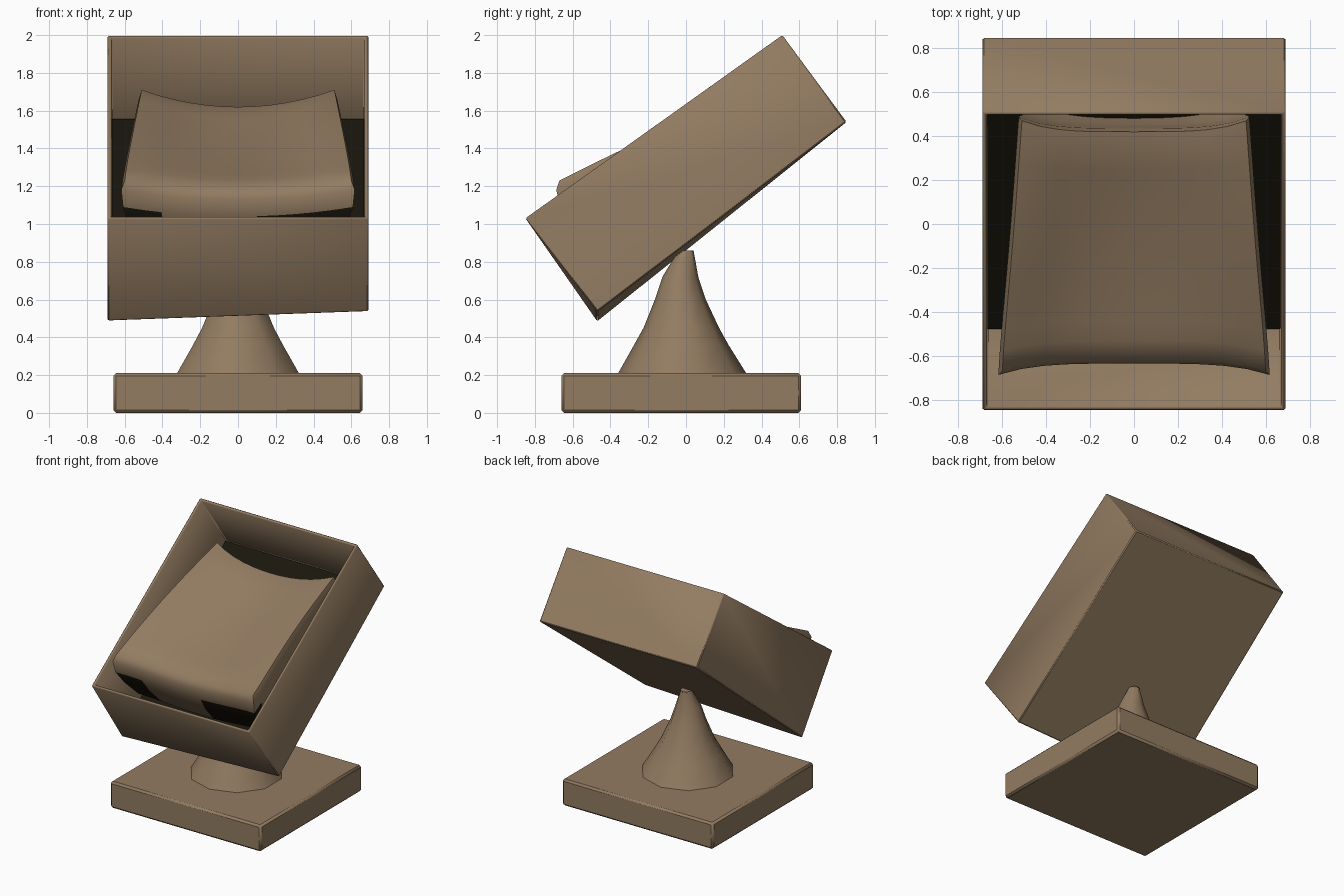
import bpy, bmesh, math
from mathutils import Vector

if "Cube" in bpy.data.objects:
    bpy.data.objects.remove(bpy.data.objects["Cube"])


def material(name, rgb):
    m = bpy.data.materials.new(name)
    m.diffuse_color = (*rgb, 1)
    m.use_nodes = True
    m.node_tree.nodes["Principled BSDF"].inputs["Base Color"].default_value = m.diffuse_color
    return m


BROWN = material("warm brown", (0.29, 0.2, 0.12))
DARK = material("dark hollow", (0.01, 0.008, 0.004))


def finish(name, bm, mats, angle=35):
    bmesh.ops.recalc_face_normals(bm, faces=bm.faces)
    me = bpy.data.meshes.new(name)
    bm.to_mesh(me)
    bm.free()
    ob = bpy.data.objects.new(name, me)
    bpy.context.collection.objects.link(ob)
    for m in mats:
        me.materials.append(m)
    bpy.ops.object.select_all(action='DESELECT')
    ob.select_set(True)
    bpy.context.view_layer.objects.active = ob
    bpy.ops.object.shade_smooth_by_angle(angle=math.radians(angle))
    return ob


def add_bevel(ob, width):
    b = ob.modifiers.new("bevel", 'BEVEL')
    b.width, b.segments, b.limit_method = width, 1, 'ANGLE'


# square base slab
bm = bmesh.new()
bmesh.ops.create_cube(bm, size=1)
for v in bm.verts:
    v.co = Vector((v.co.x * 1.32, v.co.y * 1.27 - 0.025, v.co.z * 0.21 + 0.105))
add_bevel(finish("base", bm, [BROWN]), 0.015)

# flared, faceted stem: (z, centre y, radius)
bm = bmesh.new()
rings = []
for z, cy, r in [(0.2, -0.02, 0.345), (0.36, -0.025, 0.25), (0.45, -0.025, 0.2),
                 (0.6, -0.03, 0.135), (0.72, -0.03, 0.095), (0.86, 0.0, 0.04)]:
    rings.append([bm.verts.new((r * math.cos(a), cy + r * math.sin(a), z))
                  for a in [math.tau * (i + 0.5) / 10 for i in range(10)]])
for a, b in zip(rings, rings[1:]):
    for i in range(10):
        j = (i + 1) % 10
        bm.faces.new((a[i], a[j], b[j], b[i]))
bm.faces.new(rings[0])
bm.faces.new(rings[-1])
finish("stem", bm, [BROWN])

# tilted open tray: side outline (y, z) around the opening and the floor
RIM = [(-0.85, 1.03), (0.51, 2.0)]
FLOOR = [(-0.47, 0.51), (0.85, 1.54)]
bm = bmesh.new()
rim, bot = [], []
for k, x in ((0, -0.69), (1, 0.69)):
    rim.append([bm.verts.new((x, y, z)) for y, z in RIM])
    skew = (-0.025, 0.025)[k]
    bot.append([bm.verts.new((x, FLOOR[0][0], FLOOR[0][1] + skew)),
                bm.verts.new((x, *FLOOR[1]))])
loop_r = [rim[0][0], rim[1][0], rim[1][1], rim[0][1]]
loop_b = [bot[0][0], bot[1][0], bot[1][1], bot[0][1]]
for i in range(4):
    j = (i + 1) % 4
    bm.faces.new((loop_r[i], loop_r[j], loop_b[j], loop_b[i]))
bm.faces.new(loop_b)
# an open shell needs its outward side checked before thickening
bmesh.ops.recalc_face_normals(bm, faces=bm.faces)
floor_face = [f for f in bm.faces if all(v in loop_b for v in f.verts)][0]
flip = floor_face.normal.z > 0
tray = finish("tray", bm, [BROWN], 30)
if flip:
    tray.data.flip_normals()
s = tray.modifiers.new("walls", 'SOLIDIFY')
s.thickness, s.offset, s.use_even_offset = 0.02, -1, True
add_bevel(tray, 0.007)

# dark floor lining inside the tray
bm = bmesh.new()
up = Vector((0, -0.62, 0.78)) * 0.045
bm.faces.new([bm.verts.new(Vector(p) + up) for p in
              [(-0.668, -0.45, 0.51), (0.668, -0.45, 0.545),
               (0.668, 0.825, 1.52), (-0.668, 0.825, 1.52)]])
finish("tray_lining", bm, [DARK])

# sagging cushion: dished top with pointed corners
bm = bmesh.new()
bmesh.ops.create_grid(bm, x_segments=12, y_segments=12, size=1)
for v in bm.verts:
    sx, t = v.co.x, (v.co.y + 1) / 2
    arch = math.sin(math.pi * t)
    hollow = 1 - sx * sx
    edge = max(abs(sx), abs(2 * t - 1)) > 0.99
    w = 0.6 - 0.09 * t ** 1.5 - 0.015 * arch
    v.co = Vector((sx * w,
                   -0.62 + 1.04 * t + (2 * t - 1) * 0.05 * sx ** 4,
                   1.25 + 0.48 * t + 0.03 * arch - hollow * (0.05 + 0.04 * t + 0.05 * arch)
                   - (0.02 if edge else 0)))
# rounded side skirt dropped from the rim of the cushion top
for drop, grow, shift in ((0.05, 1.03, 0.0), (0.09, 0.985, 0.015),
                          (0.1, 0.95, 0.04), (0.12, 0.93, 0.08)):
    edges = [e for e in bm.edges if e.is_boundary]
    new = bmesh.ops.extrude_edge_only(bm, edges=edges)["geom"]
    for v in [g for g in new if isinstance(g, bmesh.types.BMVert)]:
        v.co = Vector((v.co.x * grow, (v.co.y + 0.1) * grow - 0.1 + shift, v.co.z - drop))
    if drop == 0.1:
        # hollow crease under the front lip
        for f in [g for g in new if isinstance(g, bmesh.types.BMFace)]:
            c = f.calc_center_median()
            if c.y < -0.5 and (c.x > 0.1 or c.x < -0.35):
                f.material_index = 1
bmesh.ops.holes_fill(bm, edges=[e for e in bm.edges if e.is_boundary], sides=0)
finish("cushion", bm, [BROWN, DARK], 45)
